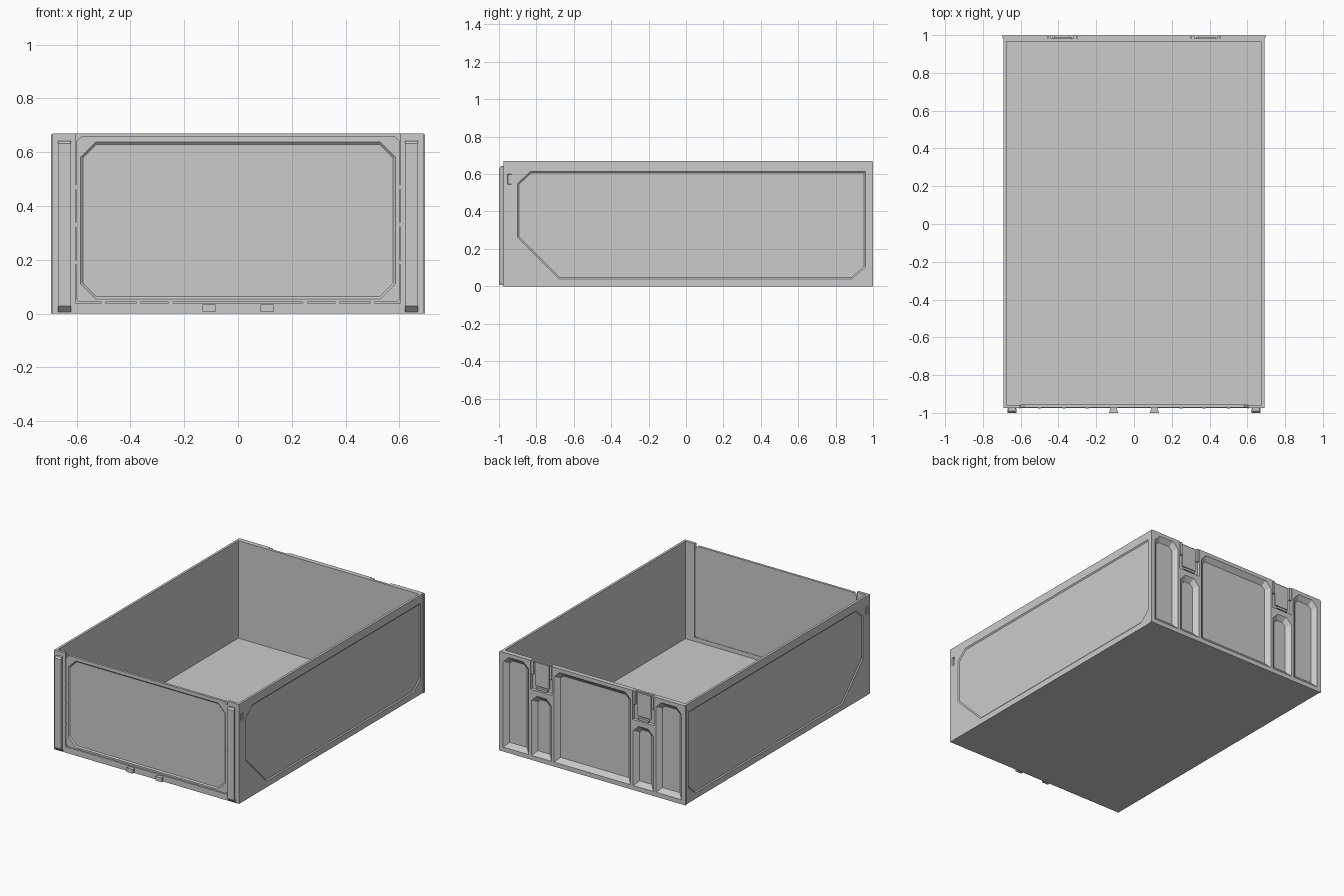
import bpy, bmesh
from mathutils import Vector

if "Cube" in bpy.data.objects:
    bpy.data.objects.remove(bpy.data.objects["Cube"])


def loft(name, rings):
    """Closed solid through a list of matching 3D rings."""
    bm = bmesh.new()
    rows = [[bm.verts.new(p) for p in ring] for ring in rings]
    n = len(rows[0])
    for a, b in zip(rows, rows[1:]):
        for i in range(n):
            j = (i + 1) % n
            bm.faces.new((a[i], a[j], b[j], b[i]))
    bm.faces.new(rows[0])
    bm.faces.new(rows[-1])
    bmesh.ops.recalc_face_normals(bm, faces=bm.faces[:])
    me = bpy.data.meshes.new(name)
    bm.to_mesh(me)
    bm.free()
    ob = bpy.data.objects.new(name, me)
    bpy.context.collection.objects.link(ob)
    return ob


def rect(u0, u1, v0, v1):
    return [(u0, v0), (u1, v0), (u1, v1), (u0, v1)]


def box(name, x0, x1, y0, y1, z0, z1):
    return loft(name, [[(u, v, z) for u, v in rect(x0, x1, y0, y1)] for z in (z0, z1)])


def inset(pts, w):
    """Mitred inset of a counter-clockwise convex outline."""
    out = []
    for i, p in enumerate(pts):
        p = Vector(p)
        a = (p - Vector(pts[i - 1])).normalized()
        b = (Vector(pts[(i + 1) % len(pts)]) - p).normalized()
        na, nb = Vector((-a.y, a.x)), Vector((-b.y, b.x))
        out.append(tuple(p + (na + nb) * (w / (1 + na.dot(nb)))))
    return out


def cut(target, cutter):
    mod = target.modifiers.new("cut", "BOOLEAN")
    mod.operation = "DIFFERENCE"
    mod.solver = "EXACT"
    mod.object = cutter
    dg = bpy.context.evaluated_depsgraph_get()
    me = bpy.data.meshes.new_from_object(target.evaluated_get(dg))
    target.modifiers.clear()
    target.data = me
    bpy.data.objects.remove(cutter)


def recess(target, pts, place, depth, slope):
    """Sink an outline with sloping edges; place(u, v, d) gives depth d."""
    rings = [(pts, -0.02), (pts, 0), (inset(pts, slope), depth)]
    cut(target, loft("cutter", [[place(u, v, d) for u, v in r] for r, d in rings]))


def chamfered(u0, u1, v0, v1, top, bottom=0):
    low = [(u0, v0), (u1, v0)]
    if bottom:
        low = [(u0, v0 + bottom), (u0 + bottom, v0), (u1 - bottom, v0), (u1, v0 + bottom)]
    return low + [(u1, v1 - top), (u1 - top, v1), (u0 + top, v1), (u0, v1 - top)]


# Open tub with a front opening for the door
tub = box("tub", -0.69, 0.69, -0.975, 0.998, 0, 0.67)
cut(tub, box("cutter", -0.674, 0.674, -0.957, 0.966, 0.012, 0.8))
cut(tub, box("cutter", -0.605, 0.605, -1.1, -0.9, 0.04, 0.8))

# Shallow side panels and small side slots
side = [(-0.9, 0.26), (-0.68, 0.04), (0.89, 0.04), (0.96, 0.105),
        (0.96, 0.615), (-0.83, 0.615), (-0.9, 0.55)]
for s in (-1, 1):
    def on_side(u, v, d, s=s):
        return (s * (0.69 - d), u, v)
    recess(tub, side, on_side, 0.006, 0.008)
    recess(tub, rect(-0.955, -0.932, 0.545, 0.6), on_side, 0.008, 0.002)


# Back recesses: wide centre bay, short bays, tall outer bays, latch pockets
def on_back(u, v, d):
    return (u, 0.998 - d, v)


recess(tub, chamfered(-0.285, 0.285, 0.03, 0.645, 0.04), on_back, 0.026, 0.03)
for s in (-1, 1):
    for u0, u1, v0, v1 in ((0.305, 0.455, 0.03, 0.44), (0.475, 0.665, 0.03, 0.645)):
        a, b = sorted((s * u0, s * u1))
        recess(tub, chamfered(a, b, v0, v1, 0.04), on_back, 0.026, 0.03)
    a, b = sorted((s * 0.3, s * 0.46))
    recess(tub, rect(a, b, 0.475, 0.69), on_back, 0.016, 0.003)
    # Latch tongue with catch bar and side guides
    x = s * 0.38
    box("latch_tongue", x - 0.052, x + 0.052, 0.978, 0.990, 0.505, 0.662)
    box("latch_catch", x - 0.04, x + 0.04, 0.978, 0.997, 0.482, 0.497)
    for g in (-1, 1):
        box("latch_guide", x + g * 0.068 - 0.008, x + g * 0.068 + 0.008,
            0.978, 0.998, 0.58, 0.668)
    # Thin lip on the rear edge
    a, b = sorted((s * 0.688, s * 0.695))
    box("rear_lip", a, b, 0.986, 1.0, 0, 0.665)

# Front door, set slightly back, with a chamfered panel
door_outline = chamfered(-0.602, 0.602, 0.043, 0.66, 0.02, 0.012)
door = loft("front_door", [[(u, y, v) for u, v in door_outline] for y in (-0.971, -0.955)])
recess(door, chamfered(-0.585, 0.585, 0.055, 0.637, 0.055, 0.055),
       lambda u, v, d: (u, -0.971 + d, v), 0.007, 0.008)

# Small clips around the door frame
for x in (-0.5, -0.37, -0.25, 0.25, 0.37, 0.5):
    box("door_clip", x - 0.008, x + 0.008, -0.976, -0.968, 0.038, 0.046)
for s in (-1, 1):
    for z in (0.19, 0.33, 0.47):
        box("door_clip", s * 0.604 - 0.004, s * 0.604 + 0.004, -0.976, -0.968,
            z - 0.008, z + 0.008)


# Dovetail rails and pegs on the front
def dovetail(x, base, tip, y_out):
    return [(x - base, -0.973), (x - tip, y_out), (x + tip, y_out), (x + base, -0.973)]


for s in (-1, 1):
    rings = ((0.005, -0.977), (0.028, -1.0), (0.632, -1.0), (0.642, -0.99))
    loft("corner_rail", [[(u, v, z) for u, v in dovetail(s * 0.645, 0.016, 0.024, y)]
                         for z, y in rings])
    loft("front_peg", [[(u, v, z) for u, v in dovetail(s * 0.108, 0.016, 0.024, -1.0)]
                       for z in (0.006, 0.034)])
